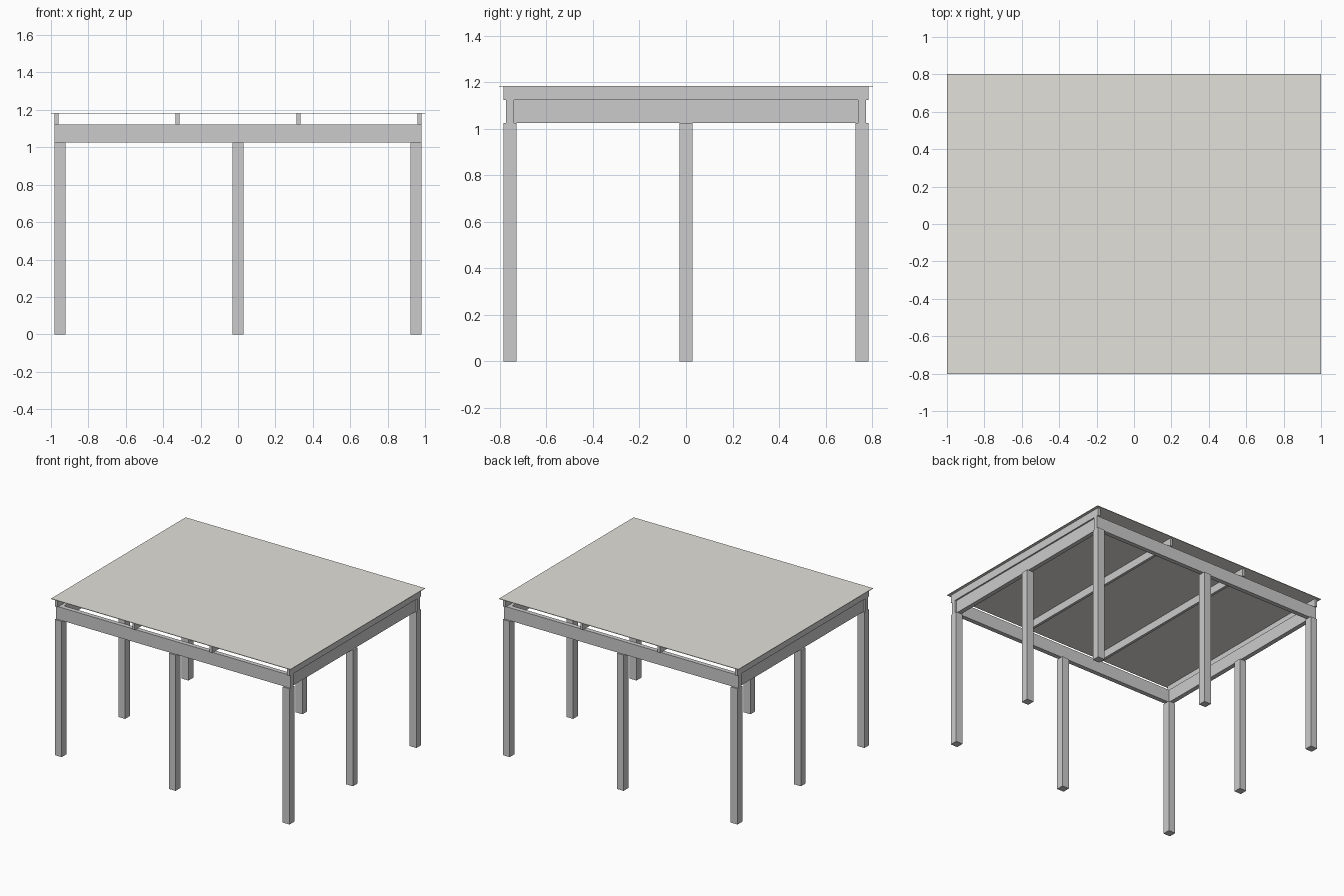
import bpy

if "Cube" in bpy.data.objects:
    bpy.data.objects.remove(bpy.data.objects["Cube"])


def box(name, x, y, z):
    """Box from (min, max) ranges on each axis."""
    bpy.ops.mesh.primitive_cube_add(
        size=1, location=[(a + b) / 2 for a, b in (x, y, z)])
    ob = bpy.context.object
    ob.name = name
    ob.scale = [b - a for a, b in (x, y, z)]
    bpy.ops.object.transform_apply(location=False, rotation=False, scale=True)
    return ob


def around(c, w):
    return (c - w / 2, c + w / 2)


PX, PY = 0.952, 0.757            # post centre lines
POST, BEAM, RAFTER = 0.057, 0.034, 0.02
Z_POST, Z_BEAM, Z_RAFTER, Z_TOP = 1.025, 1.122, 1.18, 1.184

# Posts: corners and edge midpoints, none in the middle
for ix in (-1, 0, 1):
    for iy in (-1, 0, 1):
        if ix or iy:
            box("post", around(ix * PX, POST), around(iy * PY, POST), (0, Z_POST))

# Perimeter beams, centred on the posts
for s, lengthways, side in ((-1, "front_beam", "left_beam"), (1, "back_beam", "right_beam")):
    box(lengthways, (-0.98, 0.98), around(s * PY, BEAM), (Z_POST, Z_BEAM))
    inner = PY - BEAM / 2
    box(side, around(s * PX, BEAM), (-inner, inner), (Z_POST, Z_BEAM))

# Rafters running front to back
for i in range(4):
    box("rafter", around(-0.97 + i * 1.94 / 3, RAFTER), (-0.785, 0.785), (Z_BEAM, Z_RAFTER))

# Thin roof sheet
roof = box("roof_sheet", (-1, 1), (-0.803, 0.803), (Z_RAFTER, Z_TOP))
mat = bpy.data.materials.new("roof_beige")
mat.diffuse_color = (0.76, 0.75, 0.70, 1)
mat.use_nodes = True
mat.node_tree.nodes["Principled BSDF"].inputs["Base Color"].default_value = mat.diffuse_color
roof.data.materials.append(mat)
